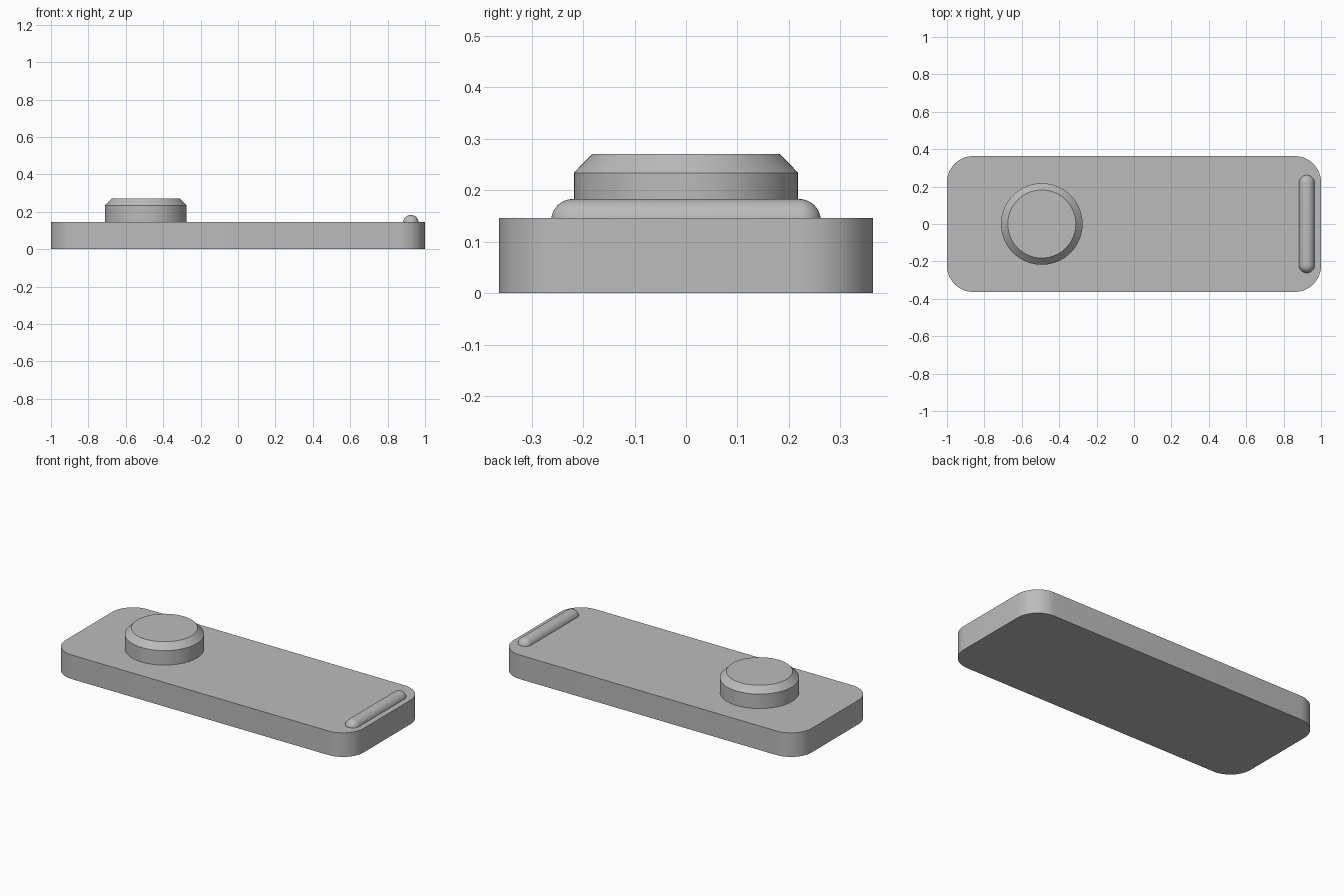
import bpy, bmesh
from math import sin, cos, pi, radians
from mathutils import Matrix

cube = bpy.data.objects.get("Cube")
if cube:
    bpy.data.objects.remove(cube, do_unlink=True)

# Single plain grey
GREY = (0.5, 0.5, 0.5, 1.0)
grey = bpy.data.materials.new("plain_grey")
grey.use_nodes = True
grey.diffuse_color = GREY
grey.node_tree.nodes["Principled BSDF"].inputs["Base Color"].default_value = GREY

BODY_TOP = 0.146


def finish(bm, name):
    """Turn the bmesh into a smooth-shaded object with sharp edges kept."""
    bmesh.ops.recalc_face_normals(bm, faces=bm.faces)
    mesh = bpy.data.meshes.new(name)
    bm.to_mesh(mesh)
    bm.free()
    mesh.materials.append(grey)
    obj = bpy.data.objects.new(name, mesh)
    bpy.context.collection.objects.link(obj)
    bpy.ops.object.select_all(action='DESELECT')
    obj.select_set(True)
    bpy.context.view_layer.objects.active = obj
    bpy.ops.object.shade_smooth_by_angle(angle=radians(30))
    return obj


def rounded_slab(name, half_x, half_y, height, radius, steps=12):
    """Rounded rectangle outline extruded upwards from the ground."""
    bm = bmesh.new()
    outline = []
    corners = [(1, 1), (-1, 1), (-1, -1), (1, -1)]
    for quarter, (sx, sy) in enumerate(corners):
        for i in range(steps + 1):
            a = (quarter + i / steps) * pi / 2
            outline.append(bm.verts.new((sx * (half_x - radius) + radius * cos(a),
                                         sy * (half_y - radius) + radius * sin(a), 0)))
    base = bm.faces.new(outline)
    result = bmesh.ops.extrude_face_region(bm, geom=[base], use_keep_orig=True)
    top = [v for v in result["geom"] if isinstance(v, bmesh.types.BMVert)]
    bmesh.ops.translate(bm, verts=top, vec=(0, 0, height))
    return finish(bm, name)


def lathe(name, profile, matrix, steps=64):
    """Revolve (radius, height) points about z, then place with the matrix."""
    bm = bmesh.new()
    rings = []
    for r, z in profile:
        rings.append([bm.verts.new((r * cos(2 * pi * i / steps),
                                    r * sin(2 * pi * i / steps), z)) for i in range(steps)])
    for low, high in zip(rings, rings[1:]):
        for i in range(steps):
            j = (i + 1) % steps
            bm.faces.new((low[i], low[j], high[j], high[i]))
    bm.faces.new(rings[0])
    bm.faces.new(rings[-1])
    bm.transform(matrix)
    return finish(bm, name)


# Flat body with rounded corners
rounded_slab("body", 1.0, 0.363, BODY_TOP, 0.14)

# Round knob with a chamfered rim
lathe("knob", [(0.218, BODY_TOP), (0.218, 0.234), (0.182, 0.271)],
      Matrix.Translation((-0.493, 0, 0)))

# Round-ended bar half sunk into the top at the other end
R, HALF = 0.042, 0.22
CAP = 10
dome = [(R * cos(i / CAP * pi / 2), HALF + R * sin(i / CAP * pi / 2)) for i in range(CAP)]
dome.append((R * 0.02, HALF + R))
capsule = [(r, -z) for r, z in reversed(dome)] + dome
lathe("ridge_bar", capsule,
      Matrix.Translation((0.924, 0, 0.183 - R)) @ Matrix.Rotation(pi / 2, 4, 'X'), steps=32)
